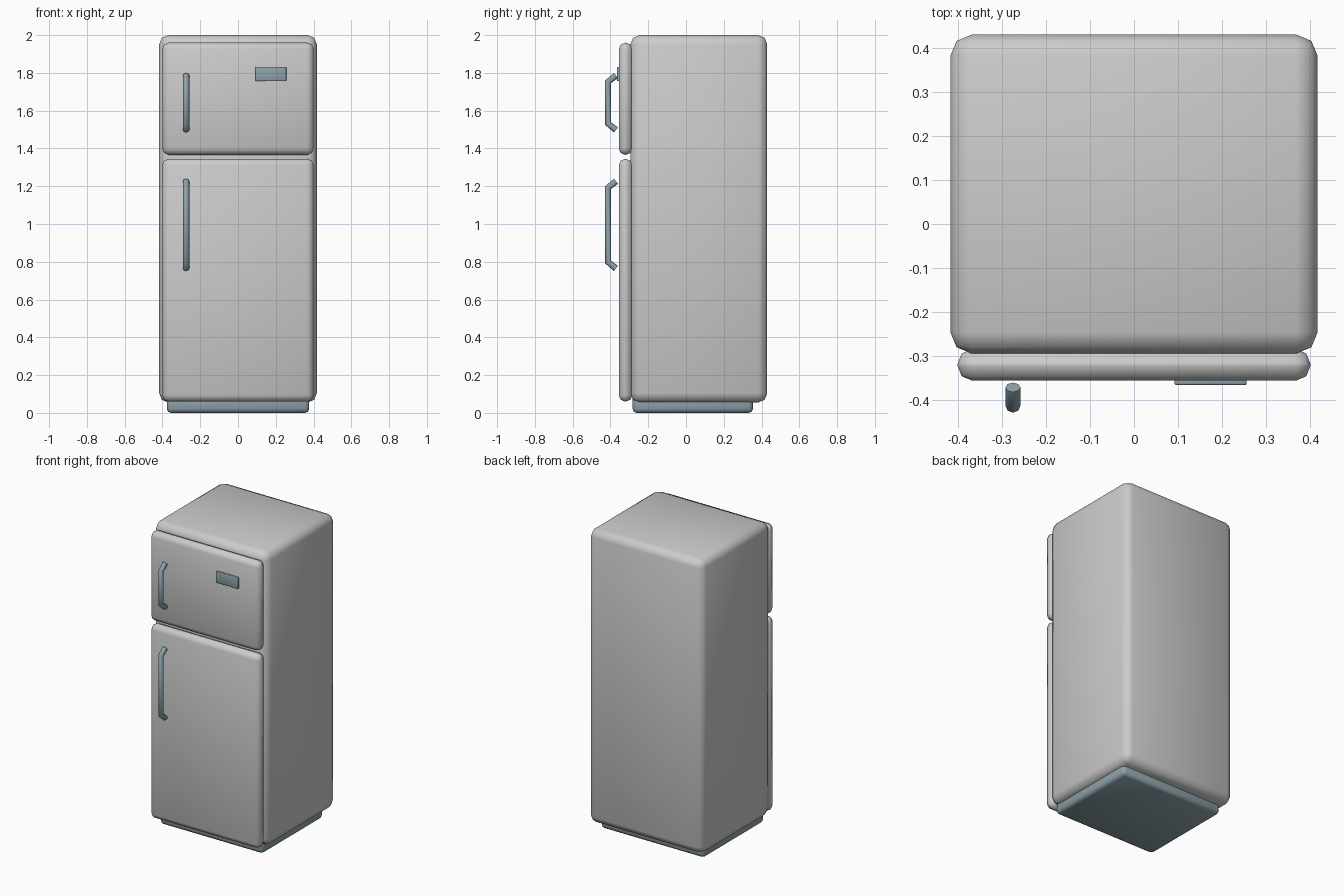
import bpy
from mathutils import Vector

if "Cube" in bpy.data.objects:
    bpy.data.objects.remove(bpy.data.objects["Cube"])

trim = bpy.data.materials.new("dark_trim")
trim.diffuse_color = (0.27, 0.36, 0.40, 1)
trim.use_nodes = True
trim.node_tree.nodes["Principled BSDF"].inputs["Base Color"].default_value = trim.diffuse_color


def rounded_box(name, lo, hi, bevel, mat=None, segments=2):
    """Box between two corners with softened edges."""
    lo, hi = Vector(lo), Vector(hi)
    bpy.ops.mesh.primitive_cube_add(size=1, location=(lo + hi) / 2)
    ob = bpy.context.object
    ob.name = name
    ob.scale = hi - lo
    bpy.ops.object.transform_apply(location=False, rotation=False, scale=True)
    mod = ob.modifiers.new("soft_edges", 'BEVEL')
    mod.width = bevel
    mod.segments = segments
    bpy.ops.object.shade_smooth()
    if mat:
        ob.data.materials.append(mat)
    return ob


def handle(name, z_low, z_high):
    """Bent round bar standing off the door; z range is between the bar ends."""
    x, y_end, y_bar, drop = -0.275, -0.371, -0.413, 0.034
    path = [(x, y_end, z_low), (x, y_bar, z_low + drop),
            (x, y_bar, z_high - drop), (x, y_end, z_high)]
    curve = bpy.data.curves.new(name, 'CURVE')
    curve.dimensions = '3D'
    curve.bevel_depth = 0.017
    curve.bevel_resolution = 2
    curve.use_fill_caps = True
    spline = curve.splines.new('POLY')
    spline.points.add(len(path) - 1)
    for point, co in zip(spline.points, path):
        point.co = (*co, 1)
    spline.use_smooth = True
    curve.materials.append(trim)
    ob = bpy.data.objects.new(name, curve)
    bpy.context.collection.objects.link(ob)


# Cabinet and recessed plinth
rounded_box("cabinet", (-0.417, -0.294, 0.055), (0.417, 0.43, 2.0), 0.048)
rounded_box("plinth", (-0.377, -0.283, 0.0), (0.377, 0.355, 0.10), 0.022, trim)

# Doors
rounded_box("freezer_door", (-0.401, -0.356, 1.366), (0.401, -0.284, 1.96), 0.034)
rounded_box("fridge_door", (-0.401, -0.356, 0.06), (0.401, -0.284, 1.345), 0.034)

# Handles
handle("freezer_handle", 1.498, 1.786)
handle("fridge_handle", 0.765, 1.226)

# Blank plate on the freezer door
rounded_box("door_plate", (0.092, -0.366, 1.756), (0.256, -0.35, 1.832), 0.004, trim)
